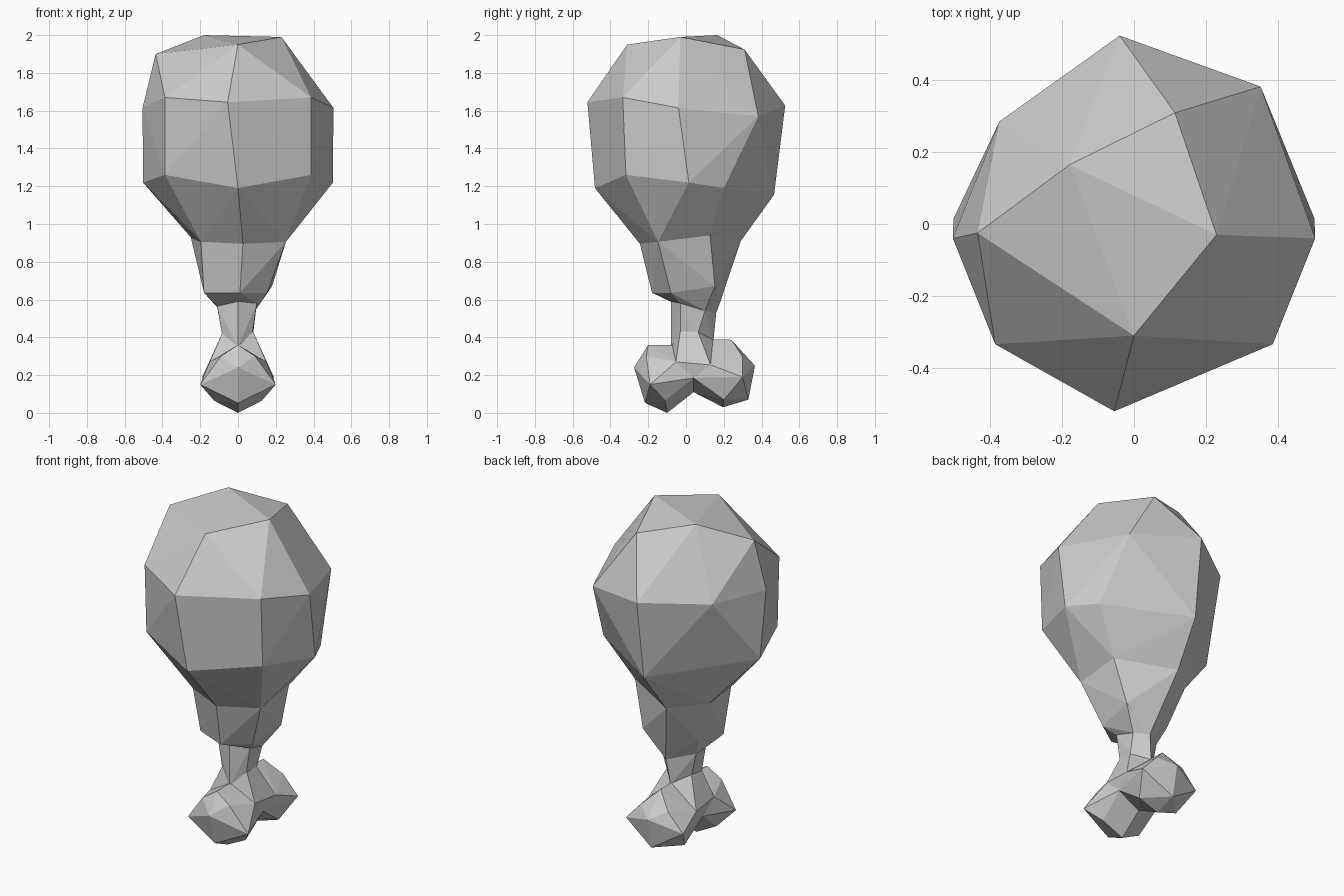
import bpy
import bmesh
from math import radians
from mathutils import Vector

default = bpy.data.objects.get("Cube")
if default:
    bpy.data.objects.remove(default, do_unlink=True)

# Single plain grey
grey = bpy.data.materials.new("plain grey")
grey.use_nodes = True
colour = (0.6, 0.6, 0.6, 1.0)
grey.diffuse_color = colour
for node in grey.node_tree.nodes:
    if node.type == 'BSDF_PRINCIPLED':
        node.inputs["Base Color"].default_value = colour
        node.inputs["Roughness"].default_value = 0.8


def hull_faces(points):
    """Convex wrap of the points, returned as lists of points."""
    bm = bmesh.new()
    verts = [bm.verts.new(p) for p in points]
    bmesh.ops.convex_hull(bm, input=verts)
    faces = [[tuple(round(c, 4) for c in v.co) for v in f.verts] for f in bm.faces]
    bm.free()
    return faces


def make_object(name, faces):
    """Weld the faces into one flat-shaded object."""
    bm = bmesh.new()
    welded = {}
    for face in faces:
        verts = []
        for p in face:
            if p not in welded:
                welded[p] = bm.verts.new(p)
            verts.append(welded[p])
        if not bm.faces.get(verts):
            bm.faces.new(verts)
    bmesh.ops.dissolve_limit(bm, angle_limit=radians(1.5),
                             verts=bm.verts[:], edges=bm.edges[:])
    bmesh.ops.recalc_face_normals(bm, faces=bm.faces[:])
    mesh = bpy.data.meshes.new(name)
    bm.to_mesh(mesh)
    bm.free()
    mesh.materials.append(grey)
    obj = bpy.data.objects.new(name, mesh)
    bpy.context.collection.objects.link(obj)
    return obj


def loft(name, rings):
    """Wrap each pair of neighbouring rings, leaving out the inner caps."""
    inner = [{tuple(round(c, 4) for c in Vector(p)) for p in ring}
             for ring in rings[1:-1]]
    faces = []
    for upper, lower in zip(rings, rings[1:]):
        for face in hull_faces(upper + lower):
            if not any(set(face) <= ring for ring in inner):
                faces.append(face)
    return make_object(name, faces)


def mirrored(points):
    """Add the opposite side of every point that is off the middle plane."""
    return points + [(-x, y, z) for x, y, z in points if x]


# Meat: crown and shoulder, belly, waist, hem
crown = [(-.18, .165, 2), (.23, -.03, 1.99), (0, -.311, 1.95),
         (-.436, -.025, 1.9), (.114, .31, 1.924)]
shoulder = [(-.04, .525, 1.627), (.353, .383, 1.57), (.505, -.04, 1.615),
            (.387, -.335, 1.67), (-.055, -.522, 1.645), (-.387, -.335, 1.67),
            (-.505, -.04, 1.615), (-.375, .286, 1.615)]
belly = [(-.045, .466, 1.155), (.41, .2, 1.19), (.503, .015, 1.22),
         (.387, -.318, 1.26), (0, -.482, 1.19), (-.387, -.318, 1.26),
         (-.503, .015, 1.22)]
waist = [(.026, -.244, .895), (.254, -.148, .906), (.25, .127, .94),
         (-.07, .29, .91), (-.25, .133, .93), (-.196, -.148, .906)]
hem = [(.01, -.18, .636), (.154, -.08, .636), (.18, .153, .67),
       (.02, .165, .54), (-.15, .1, .66), (-.18, -.1, .636)]

# Bone shaft, running down into the knuckles
neck = [(0, -.08, .59), (.1, -.03, .58), (.09, .1, .54),
        (.02, .16, .53), (-.11, .06, .56), (-.11, -.03, .565)]
shaft_end = [(0, -.08, .35), (.075, -.03, .42), (.08, .063, .42),
             (0, .145, .38), (-.08, .063, .42), (-.085, -.03, .42)]
loft("meat_and_shaft", [crown + shoulder, belly, waist, hem, neck, shaft_end])

# Bone end: a saddle joining two faceted knuckles
crotch = [(0, .04, .11), (.14, .04, .185)]
front_rim = [(.15, -.053, .27), (0, -.074, .36)]
back_rim = [(.16, .13, .254), (0, .143, .39)]
saddle = [(.08, -.03, .43), (.08, .063, .43)] + crotch + front_rim + back_rim
front_knuckle = crotch + front_rim + [
    (0, -.2, .36), (.09, -.21, .3), (0, -.275, .24), (.2, -.19, .15),
    (0, -.217, .053), (.127, -.11, .065), (0, -.1, 0)]
back_knuckle = crotch + back_rim + [
    (0, .24, .387), (.09, .3, .297), (0, .365, .25), (.19, .3, .19),
    (0, .33, .07), (.13, .2, .07), (0, .196, .03)]
for name, points in (("bone_saddle", saddle),
                     ("front_knuckle", front_knuckle),
                     ("back_knuckle", back_knuckle)):
    make_object(name, hull_faces(mirrored(points)))
